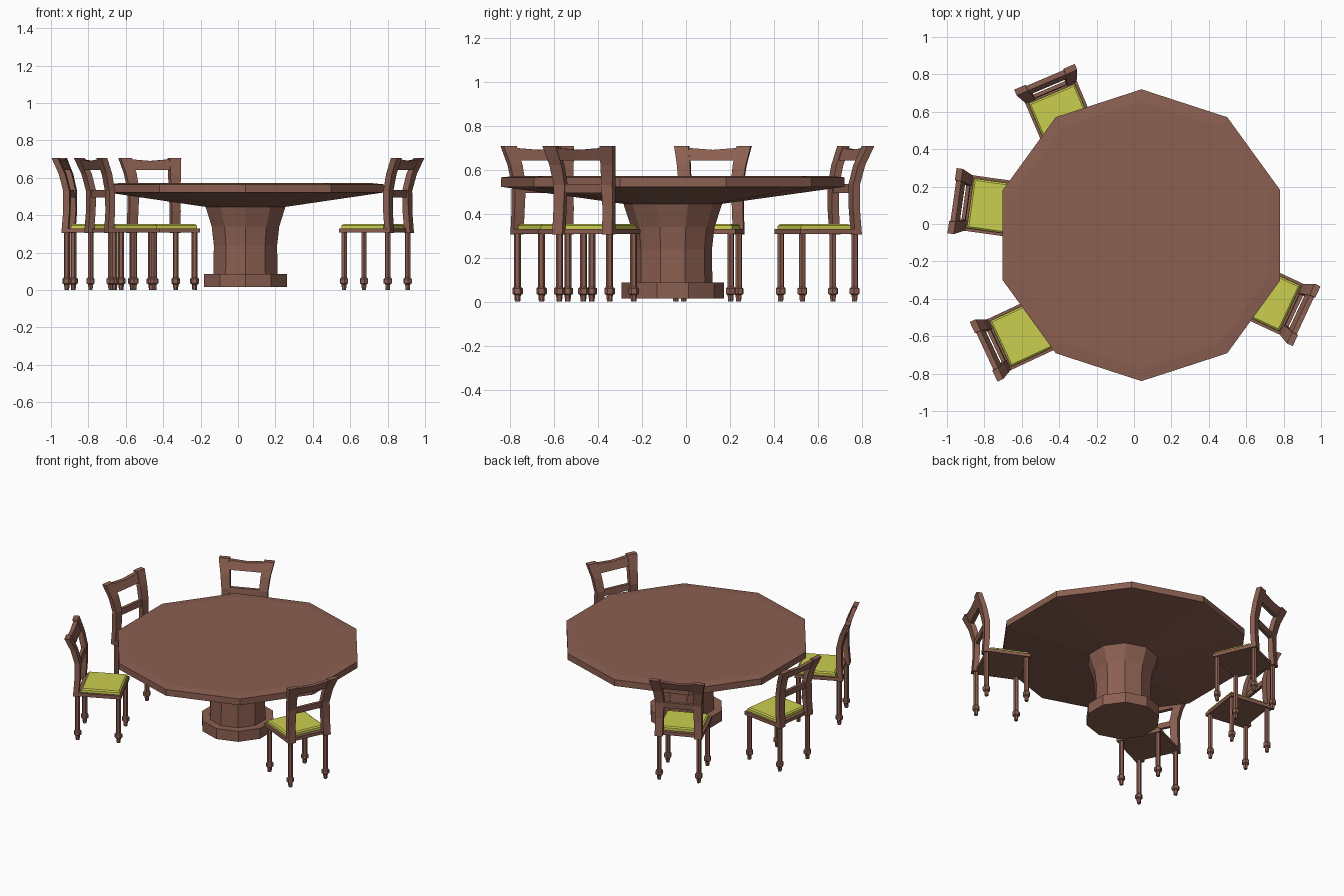
import bpy, bmesh, math
from mathutils import Matrix, Vector

cube = bpy.data.objects.get("Cube")
if cube:
    bpy.data.objects.remove(cube, do_unlink=True)


def material(name, color):
    m = bpy.data.materials.new(name)
    m.use_nodes = True
    m.diffuse_color = color
    m.node_tree.nodes["Principled BSDF"].inputs["Base Color"].default_value = color
    return m


wood = material("brown_wood", (0.26, 0.115, 0.082, 1))
fabric = material("yellow_fabric", (0.60, 0.62, 0.08, 1))


def loft(name, rings, mat, place=Matrix()):
    """Skin a list of equal-sized point rings and cap both ends."""
    bm = bmesh.new()
    loops = [[bm.verts.new(p) for p in ring] for ring in rings]
    n = len(loops[0])
    for a, b in zip(loops, loops[1:]):
        for i in range(n):
            j = (i + 1) % n
            bm.faces.new((a[i], a[j], b[j], b[i]))
    bm.faces.new(loops[0][::-1])
    bm.faces.new(loops[-1])
    bmesh.ops.recalc_face_normals(bm, faces=bm.faces)
    mesh = bpy.data.meshes.new(name)
    bm.to_mesh(mesh)
    bm.free()
    mesh.materials.append(mat)
    obj = bpy.data.objects.new(name, mesh)
    obj.matrix_world = place
    bpy.context.collection.objects.link(obj)
    return obj


def circle(r, z, sides, center=(0, 0)):
    """Horizontal polygon with one corner pointing along +y."""
    angles = [math.pi / 2 + math.tau * i / sides for i in range(sides)]
    return [(center[0] + r * math.cos(a), center[1] + r * math.sin(a), z) for a in angles]


def rect(x, y, z, w, d):
    """Horizontal rectangle centred on x, y."""
    return [(x + sx * w / 2, y + sy * d / 2, z)
            for sx, sy in ((-1, -1), (1, -1), (1, 1), (-1, 1))]


# Table: ten-sided top, flared column and plinth
table = Matrix.Translation((0.04, -0.06, 0))
TABLE_PARTS = {
    "table_top": [(0.22, 0.444), (0.78, 0.522), (0.78, 0.565), (0.715, 0.571)],
    "table_column": [(0.18, 0.08), (0.178, 0.24), (0.19, 0.34), (0.226, 0.45)],
    "table_plinth": [(0.232, 0.015), (0.232, 0.087)],
}
for part, profile in TABLE_PARTS.items():
    loft(part, [circle(r, z, 10) for r, z in profile], wood, table)

# Chair profiles, in a frame where the chair faces -y
LEG = [(0.012, 0), (0.015, 0.03), (0.024, 0.036), (0.024, 0.06), (0.016, 0.067), (0.016, 0.31)]
# height, depth position, outer half width, post width
POST = [(0.305, 0.147, 0.15, 0.05), (0.42, 0.138, 0.148, 0.05), (0.53, 0.138, 0.147, 0.055),
        (0.62, 0.16, 0.158, 0.06), (0.707, 0.197, 0.176, 0.066)]


def chair(tag, x, y, facing):
    place = Matrix.Translation((x, y, 0)) @ Matrix.Rotation(math.radians(facing + 90), 4, "Z")

    # Seat frame and bevelled cushion
    loft(tag + "_seat_frame", [rect(0, 0, z, 0.30, 0.28) for z in (0.307, 0.33)], wood, place)
    loft(tag + "_cushion", [rect(0, -0.008, 0.328, 0.27, 0.248), rect(0, -0.008, 0.346, 0.268, 0.246),
                            rect(0, -0.008, 0.353, 0.25, 0.228)], fabric, place)

    for side, s in (("right", -1), ("left", 1)):
        # Turned legs
        for end, ly in (("front", -0.12), ("back", 0.138)):
            loft(f"{tag}_{end}_{side}_leg",
                 [circle(r, z, 6, (s * 0.126, ly)) for r, z in LEG], wood, place)
        # Curved back posts
        loft(f"{tag}_{side}_post",
             [rect(s * (half - w / 2), py, z, w, 0.034) for z, py, half, w in POST], wood, place)

    # Top rail leans back and dips in the middle
    loft(tag + "_top_rail",
         [[(px, 0.157, 0.642), (px, 0.183, 0.642), (px, 0.207, top), (px, 0.180, top)]
          for px, top in ((-0.13, 0.7), (0, 0.69), (0.13, 0.7))], wood, place)
    # Thin cross bar
    loft(tag + "_cross_bar", [rect(0, py, z, 0.21, 0.02) for z, py in ((0.495, 0.136), (0.535, 0.14))],
         wood, place)


for index, spot in enumerate([(-0.395, 0.59, -67), (-0.761, 0.095, -8),
                              (-0.61, -0.593, 25), (0.729, -0.403, 155)], 1):
    chair(f"chair_{index}", *spot)
